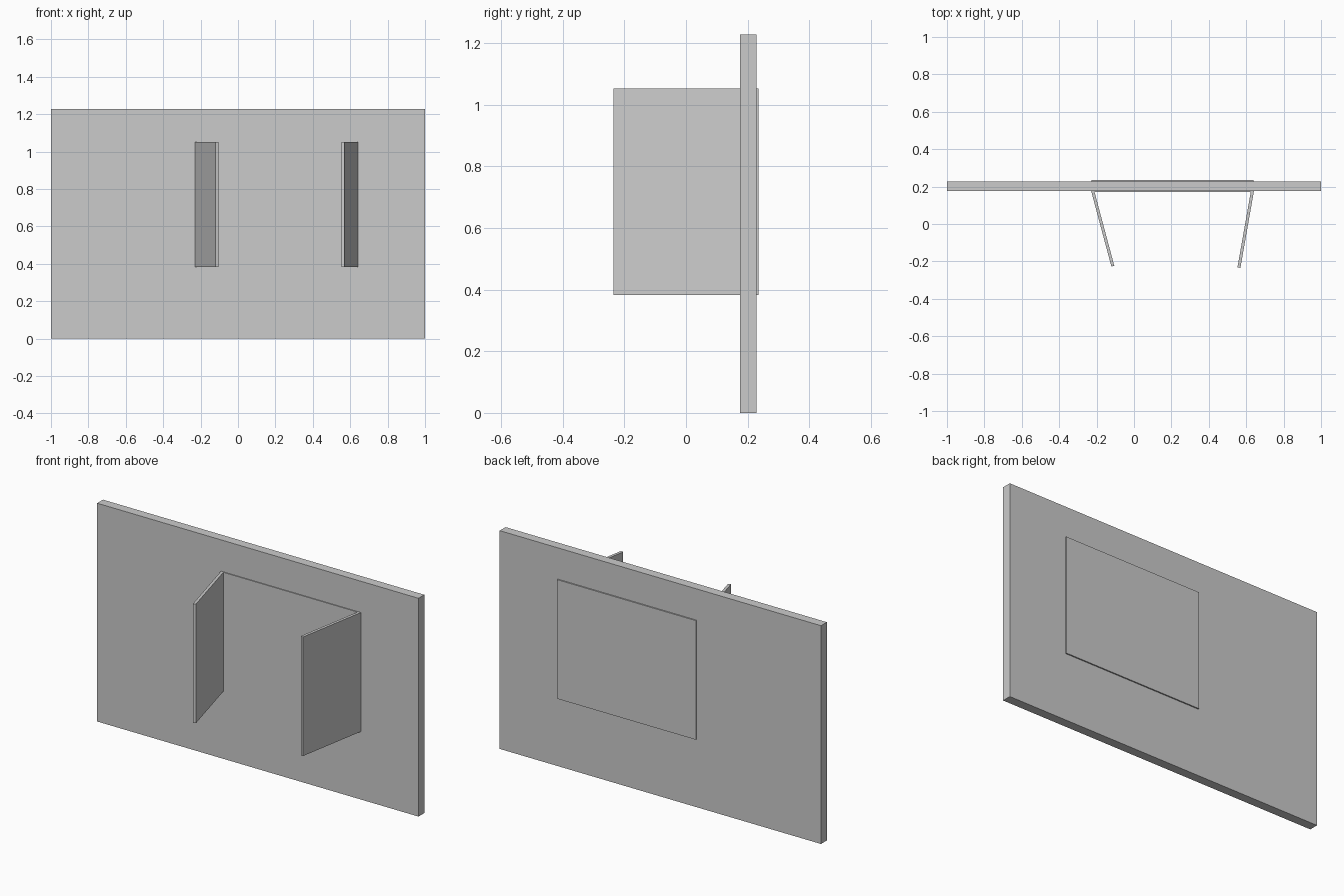
import bpy
from math import radians
from mathutils import Matrix, Vector

if "Cube" in bpy.data.objects:
    bpy.data.objects.remove(bpy.data.objects["Cube"])


def box(name, x, y, z, pivot=(0, 0, 0), angle=0):
    """Box spanning the given ranges, turned about z and moved to the pivot."""
    bpy.ops.mesh.primitive_cube_add(size=1)
    ob = bpy.context.object
    ob.name = name
    size = Vector([r[1] - r[0] for r in (x, y, z)])
    mid = Vector([(r[0] + r[1]) / 2 for r in (x, y, z)])
    local = Matrix.Translation(mid) @ Matrix.Diagonal((*size, 1))
    ob.data.transform(local)
    ob.location = pivot
    ob.rotation_euler.z = radians(angle)
    return ob


LEFT, RIGHT = -0.226, 0.638
BOTTOM, TOP = 0.382, 1.052
LEAF = (RIGHT - LEFT) / 2

# Wall slab
box("wall", (-1, 1), (0.176, 0.228), (0, 1.228))

# Window panel, slightly proud of the wall on both faces
box("window_panel", (LEFT, RIGHT), (0.171, 0.235), (BOTTOM, TOP))

# Two open shutters, hinged inside the wall
for name, x, angle in (("left_shutter", LEFT + 0.001, 15),
                       ("right_shutter", RIGHT - 0.002, -10)):
    box(name, (-0.008, 0.008), (-LEAF, 0), (BOTTOM, TOP), (x, 0.192, 0), angle)
